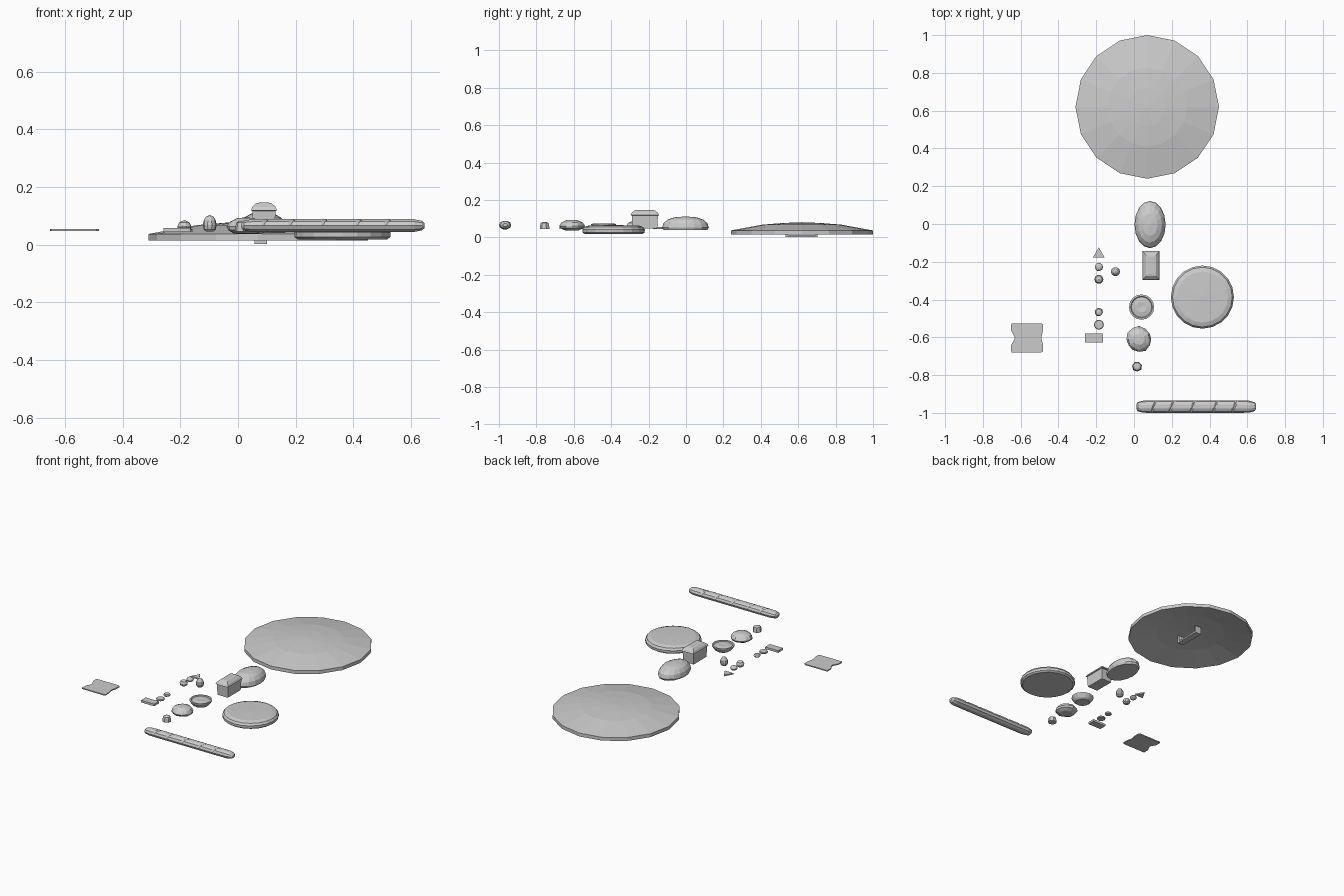
import bpy, bmesh, random
from math import cos, sin, pi, tau
random.seed(4)


def skin(name, rings):
    """Bridge equal-sized rings of points and cap both ends."""
    bm = bmesh.new()
    vs = [[bm.verts.new(p) for p in r] for r in rings]
    n = len(vs[0])
    for a, b in zip(vs, vs[1:]):
        for i in range(n):
            j = (i + 1) % n
            bm.faces.new((a[i], a[j], b[j], b[i]))
    bm.faces.new(vs[0][::-1])
    bm.faces.new(vs[-1])
    bmesh.ops.remove_doubles(bm, verts=bm.verts, dist=1e-5)
    bmesh.ops.recalc_face_normals(bm, faces=bm.faces)
    me = bpy.data.meshes.new(name)
    bm.to_mesh(me)
    bm.free()
    ob = bpy.data.objects.new(name, me)
    bpy.context.collection.objects.link(ob)
    return ob


def lathe(name, c, profile, n=12, sx=1, sy=1, rot=0, jitter=0):
    """Stack of n-sided rings from (radius, z) pairs, bottom to top."""
    rings = []
    for r, z in profile:
        ring = []
        for i in range(n):
            a = rot + tau * i / n
            k = r * (1 + random.uniform(-jitter, jitter))
            ring.append((c[0] + sx * k * cos(a), c[1] + sy * k * sin(a), z))
        rings.append(ring)
    return skin(name, rings)


def box_stack(name, c, levels):
    """Rectangular sections (half x, half y, z)."""
    return skin(name, [[(c[0] + sx * hx, c[1] + sy * hy, z)
                        for sx, sy in ((-1, -1), (1, -1), (1, 1), (-1, 1))]
                       for hx, hy, z in levels])


def ball(name, c, r, z0, z1, n=10, jitter=0):
    m, h = (z0 + z1) / 2, (z1 - z0) / 2
    prof = [(max(r * sin(pi * t / 6), 0.0005), m - h * cos(pi * t / 6)) for t in range(7)]
    return lathe(name, c, prof, n, jitter=jitter)


# Shallow domed shield, hollow underneath
lathe("shield", (0.07, 0.62),
      [(0.0005, 0.058), (0.1, 0.055), (0.21, 0.046), (0.38, 0.015),
       (0.38, 0.037), (0.21, 0.068), (0.1, 0.077), (0.0005, 0.081)], 16)

# Strap handle: a U-shaped band under the shield
outline = [(0.532, 0.05), (0.532, 0.003), (0.704, 0.003), (0.704, 0.05),
           (0.692, 0.05), (0.692, 0.013), (0.544, 0.013), (0.544, 0.05)]
skin("shield_handle", [[(x, y, z) for y, z in outline] for x in (0.058, 0.1)])

# Oval loaf
lathe("oval_loaf", (0.085, -0.003),
      [(0.118, 0.04), (0.125, 0.052), (0.118, 0.075), (0.095, 0.095),
       (0.06, 0.107), (0.0005, 0.112)], 16, sx=0.66)

# Tin loaf with an overhanging hipped crust
box_stack("tin_loaf", (0.09, -0.22),
          [(0.037, 0.066, 0.047), (0.04, 0.07, 0.117), (0.045, 0.077, 0.119),
           (0.04, 0.07, 0.131), (0.026, 0.055, 0.144), (0.012, 0.045, 0.146)])

# Round flat loaf
lathe("round_loaf", (0.362, -0.387),
      [(0.155, 0.018), (0.166, 0.026), (0.167, 0.042), (0.158, 0.055),
       (0.135, 0.063), (0.0005, 0.066)], 20)

# Tart: flared crust with a slightly bumpy filling
lathe("tart", (0.04, -0.44),
      [(0.042, 0.037), (0.054, 0.046), (0.067, 0.066), (0.067, 0.072),
       (0.058, 0.073), (0.054, 0.068), (0.028, 0.073), (0.0005, 0.07)], 16)

# Puffy bun
lathe("puff_bun", (0.027, -0.61),
      [(0.038, 0.038), (0.062, 0.05), (0.067, 0.062), (0.055, 0.079),
       (0.03, 0.092), (0.0005, 0.094)], 12, jitter=0.06)

# Small tapered cake
lathe("small_cake", (0.016, -0.755),
      [(0.027, 0.045), (0.025, 0.065), (0.022, 0.076), (0.012, 0.081)], 7, rot=0.3)

# Long stick loaf with slanted grooves cut into its upper half
stations = [(0.012, 0.012, 0), (0.02, 0.024, 0), (0.05, 0.031, 0)]
for x in (0.105, 0.198, 0.31, 0.43, 0.53):
    stations += [(x - 0.008, 0.032, 0.5), (x, 0.025, 0.5), (x + 0.008, 0.032, 0.5)]
stations += [(0.61, 0.031, 0), (0.638, 0.023, 0), (0.647, 0.012, 0)]
rings = []
for x, r, shear in stations:
    ring = []
    for i in range(10):
        a = tau * i / 10
        y, z = cos(a), sin(a)
        k = r if z > 0.1 or r > 0.03 or shear == 0 else 0.032
        ring.append((x + shear * y * k, -0.967 + y * k * 1.03, 0.066 + z * k * 0.75))
    rings.append(ring)
skin("stick_loaf", rings)

# Bread slice, pinched at both sides
half = [(-0.648, -0.526), (-0.49, -0.526), (-0.482, -0.532), (-0.482, -0.565), (-0.488, -0.59)]
left = [(-0.635, -0.592), (-0.65, -0.565), (-0.651, -0.535)]
low = lambda pts: [(x, -1.206 - y) for x, y in reversed(pts)]
loop = half + [(-0.49, -0.603)] + low(half) + low(left) + [(-0.631, -0.603)] + left
skin("bread_slice", [[(x, y, z) for x, y in loop] for z in (0.047, 0.054)])

# Wedge, balls and little biscuits in the small row
skin("wedge", [[(-0.217, -0.177, z), (-0.156, -0.177, z), (-0.187, -0.123, z)]
               for z in (0.046, 0.055)])
ball("small_ball_back", (-0.186, -0.228), 0.022, 0.046, 0.076)
lathe("small_ball_front", (-0.186, -0.293),
      [(0.013, 0.045), (0.022, 0.052), (0.024, 0.064), (0.018, 0.077), (0.0005, 0.085)], 10)
lathe("egg", (-0.098, -0.252),
      [(0.012, 0.045), (0.021, 0.053), (0.024, 0.068), (0.021, 0.084),
       (0.013, 0.097), (0.0005, 0.103)], 10)
lathe("nut_biscuit", (-0.186, -0.466),
      [(0.018, 0.046), (0.022, 0.052), (0.017, 0.06), (0.0005, 0.063)], 9, jitter=0.08)
lathe("round_biscuit", (-0.186, -0.533),
      [(0.025, 0.046), (0.026, 0.052), (0.023, 0.056), (0.0005, 0.057)], 14)
box_stack("bar_biscuit", (-0.212, -0.604),
          [(0.047, 0.024, 0.044), (0.047, 0.024, 0.058)])
